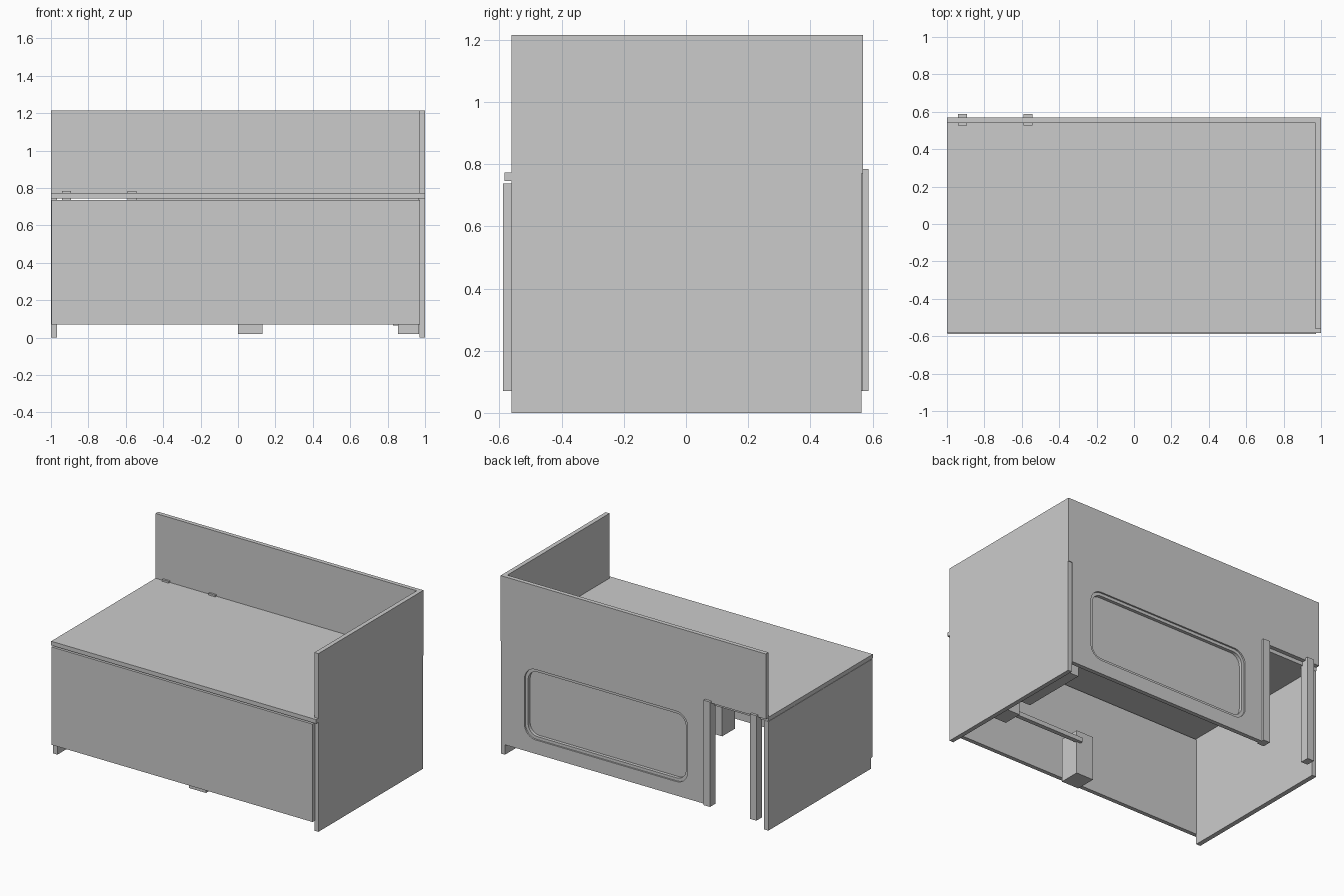
import bpy, bmesh, math

if "Cube" in bpy.data.objects:
    bpy.data.objects.remove(bpy.data.objects["Cube"])


def make_object(name, bm):
    bmesh.ops.recalc_face_normals(bm, faces=bm.faces)
    mesh = bpy.data.meshes.new(name)
    bm.to_mesh(mesh)
    bm.free()
    obj = bpy.data.objects.new(name, mesh)
    bpy.context.collection.objects.link(obj)
    return obj


def box(name, x, y, z):
    """Box from (min, max) pairs."""
    bm = bmesh.new()
    bmesh.ops.create_cube(bm, size=1)
    for v in bm.verts:
        v.co = [r[0] + (c + 0.5) * (r[1] - r[0]) for c, r in zip(v.co, (x, y, z))]
    return make_object(name, bm)


def rounded_prism(name, x, y, z, r, steps=8):
    """Rounded rectangle in the xz plane, extruded along y."""
    bm = bmesh.new()
    corners = [(x[1] - r, z[1] - r), (x[0] + r, z[1] - r),
               (x[0] + r, z[0] + r), (x[1] - r, z[0] + r)]
    verts = []
    for i, (cx, cz) in enumerate(corners):
        for s in range(steps + 1):
            a = math.pi / 2 * (i + s / steps)
            verts.append(bm.verts.new((cx + r * math.cos(a), y[0], cz + r * math.sin(a))))
    face = bm.faces.new(verts)
    ext = bmesh.ops.extrude_face_region(bm, geom=[face])
    for v in ext["geom"]:
        if isinstance(v, bmesh.types.BMVert):
            v.co.y = y[1]
    return make_object(name, bm)


def cut(obj, cutter):
    cutter.hide_render = True
    mod = obj.modifiers.new("opening", "BOOLEAN")
    mod.operation = "DIFFERENCE"
    mod.solver = "EXACT"
    mod.object = cutter
    bpy.context.view_layer.objects.active = obj
    bpy.ops.object.modifier_apply(modifier=mod.name)
    bpy.data.objects.remove(cutter)


# Outer walls and counter
box("right_wall", (0.97, 1.0), (-0.562, 0.565), (0, 1.215))
box("left_wall", (-1.0, -0.968), (-0.562, 0.54), (0, 0.743))
box("front_panel", (-0.996, 0.974), (-0.588, -0.56), (0.07, 0.737))
box("counter_top", (-1.0, 0.999), (-0.584, 0.541), (0.745, 0.773))
box("upper_back_panel", (-1.0, 0.971), (0.54, 0.569), (0.77, 1.215))
box("upper_back_end", (0.97, 1.0), (0.56, 0.569), (0.77, 1.215))

# Lower back panel with recessed rounded window
win_x, win_z = (-0.41, 0.82), (0.165, 0.645)
in_x, in_z = (-0.39, 0.80), (0.185, 0.625)
panel = box("lower_back_panel", (-0.55, 0.969), (0.54, 0.569), (0.07, 0.77))
cut(panel, rounded_prism("panel_cutter", win_x, (0.5, 0.6), win_z, 0.085))
frame = rounded_prism("window_frame", win_x, (0.535, 0.558), win_z, 0.085)
cut(frame, rounded_prism("frame_cutter", in_x, (0.5, 0.6), in_z, 0.07))
rounded_prism("window_pane", win_x, (0.52, 0.536), win_z, 0.085)

# Door posts
for side, x0 in (("left", -0.942), ("right", -0.592)):
    box(side + "_door_post", (x0, x0 + 0.05), (0.527, 0.587), (0.07, 0.785))

# Inner supports below the counter
box("inner_leg", (0.0, 0.13), (-0.53, -0.39), (0.02, 0.32))
box("side_leg", (0.855, 0.969), (-0.2, -0.07), (0.02, 0.32))
box("inner_rail", (0.1, 0.86), (-0.40, -0.37), (0.24, 0.27))
box("side_box", (0.83, 0.969), (0.0, 0.46), (0.065, 0.32))
